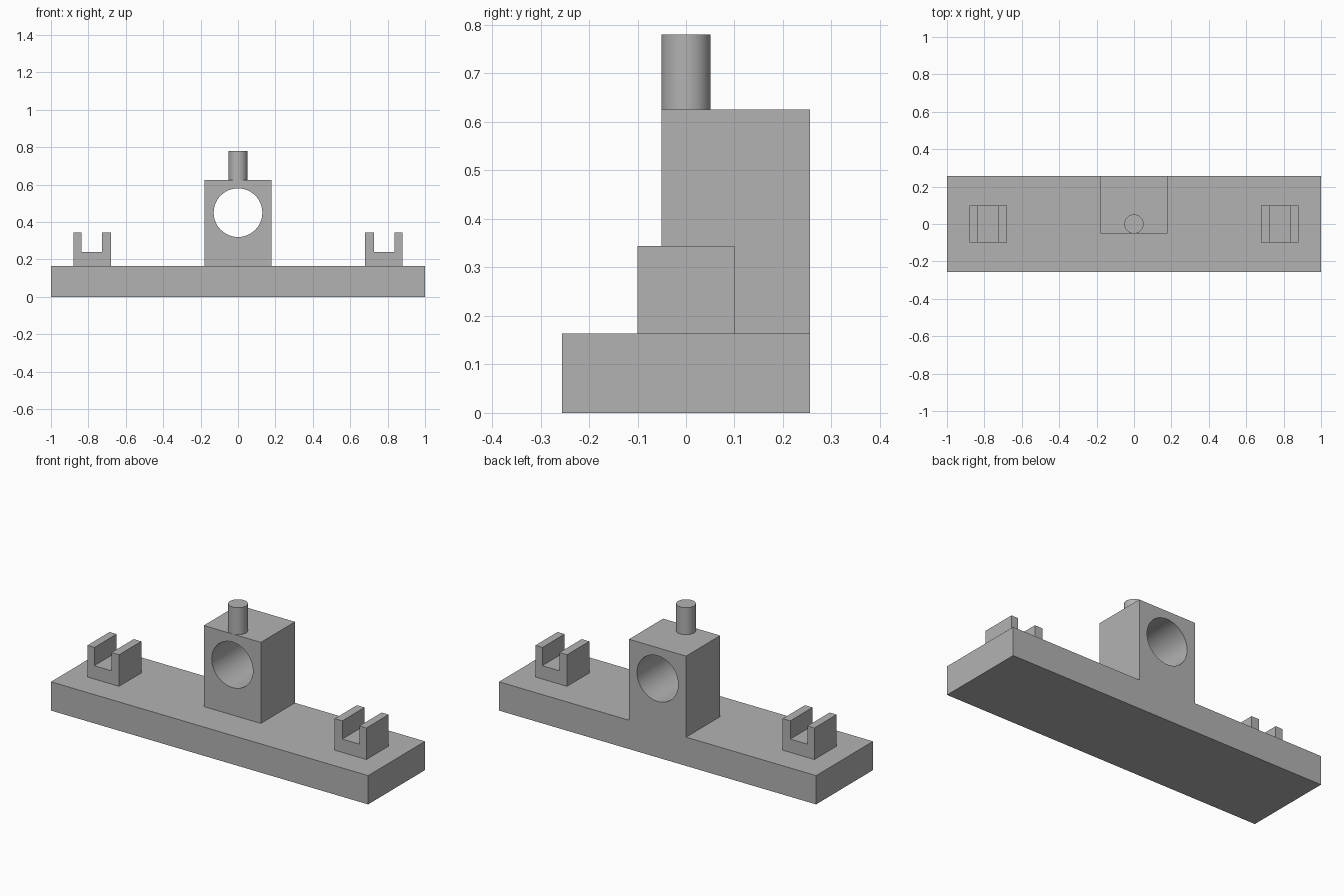
import bpy, bmesh, math
from mathutils import Matrix

if "Cube" in bpy.data.objects:
    bpy.data.objects.remove(bpy.data.objects["Cube"])

grey = bpy.data.materials.new("grey")
grey.diffuse_color = (0.45, 0.45, 0.45, 1)
grey.use_nodes = True
grey.node_tree.nodes["Principled BSDF"].inputs["Base Color"].default_value = grey.diffuse_color


def finish(name, bm):
    bmesh.ops.recalc_face_normals(bm, faces=bm.faces)
    mesh = bpy.data.meshes.new(name)
    bm.to_mesh(mesh)
    bm.free()
    mesh.materials.append(grey)
    obj = bpy.data.objects.new(name, mesh)
    bpy.context.collection.objects.link(obj)
    return obj


def extrude_profile(name, points, y0, y1):
    """Extrude an (x, z) outline from y0 to y1."""
    bm = bmesh.new()
    face = bm.faces.new([bm.verts.new((x, y0, z)) for x, z in points])
    geom = bmesh.ops.extrude_face_region(bm, geom=[face])["geom"]
    verts = [v for v in geom if isinstance(v, bmesh.types.BMVert)]
    bmesh.ops.translate(bm, verts=verts, vec=(0, y1 - y0, 0))
    return finish(name, bm)


def box(name, x0, x1, y0, y1, z0, z1):
    return extrude_profile(name, [(x0, z0), (x1, z0), (x1, z1), (x0, z1)], y0, y1)


def cylinder(name, radius, depth, matrix):
    bm = bmesh.new()
    bmesh.ops.create_cone(bm, cap_ends=True, segments=64, radius1=radius,
                          radius2=radius, depth=depth, matrix=matrix)
    return finish(name, bm)


def smooth(obj):
    bpy.ops.object.select_all(action='DESELECT')
    obj.select_set(True)
    bpy.context.view_layer.objects.active = obj
    bpy.ops.object.shade_smooth_by_angle(angle=math.radians(30))


BASE_TOP, BLOCK_TOP, HALF_DEPTH = 0.164, 0.626, 0.256

# Base slab
box("base_plate", -1, 1, -HALF_DEPTH, HALF_DEPTH, 0, BASE_TOP)

# Upright block with a bore running front to back
block = box("bearing_block", -0.18, 0.18, -0.051, HALF_DEPTH, BASE_TOP, BLOCK_TOP)
cutter = cylinder("bore_cutter", 0.13, 1.0,
                  Matrix.Translation((0, 0.1, 0.45)) @ Matrix.Rotation(math.pi / 2, 4, 'X'))
cutter.hide_render = True
bore = block.modifiers.new("bore", 'BOOLEAN')
bore.operation, bore.object, bore.solver = 'DIFFERENCE', cutter, 'EXACT'
bpy.context.view_layer.objects.active = block
bpy.ops.object.modifier_apply(modifier=bore.name)
bpy.data.objects.remove(cutter)
smooth(block)

# Pin on top of the block
PIN_TOP = 0.78
pin = cylinder("top_pin", 0.051, PIN_TOP - BLOCK_TOP,
               Matrix.Translation((0, 0, (PIN_TOP + BLOCK_TOP) / 2)))
smooth(pin)

# U-shaped brackets near both ends
outline = [(0.68, BASE_TOP), (0.88, BASE_TOP), (0.88, 0.344), (0.836, 0.344),
           (0.836, 0.24), (0.728, 0.24), (0.728, 0.344), (0.68, 0.344)]
for side, sign in (("left", -1), ("right", 1)):
    extrude_profile(side + "_bracket", [(sign * x, z) for x, z in outline], -0.1, 0.1)
